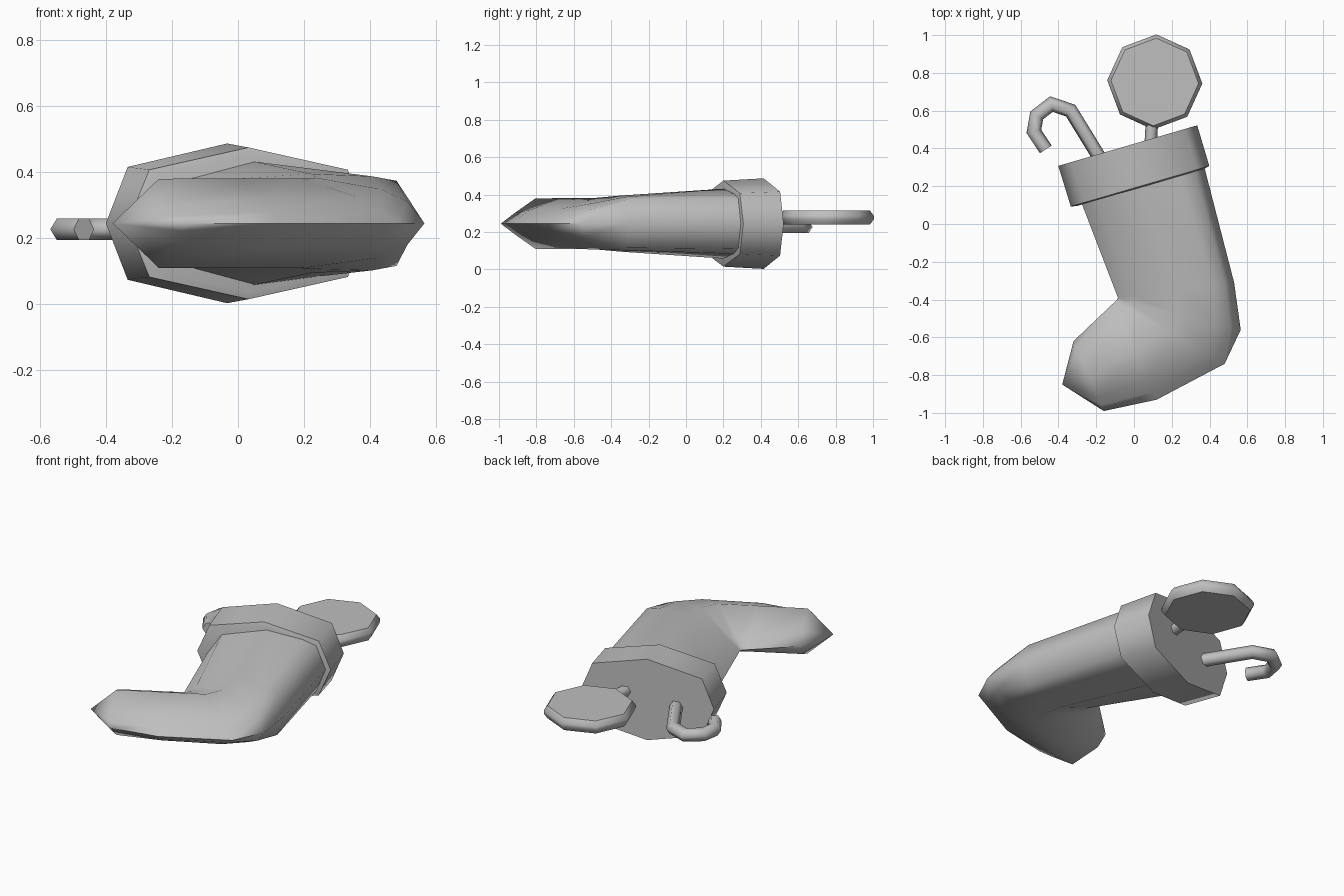
import bpy, bmesh, math
from mathutils import Vector

cube = bpy.data.objects.get("Cube")
if cube:
    bpy.data.objects.remove(cube, do_unlink=True)

MID = 0.245  # height of the stocking's centre plane
GREY = (0.52, 0.52, 0.52, 1)

grey = bpy.data.materials.new("plain_grey")
grey.use_nodes = True
grey.diffuse_color = GREY
grey.node_tree.nodes["Principled BSDF"].inputs["Base Color"].default_value = GREY


def loft(name, rings, angle, tip=None):
    """Skin a row of equal rings, capping the ends or closing on a tip point."""
    bm = bmesh.new()
    rows = [[bm.verts.new(p) for p in ring] for ring in rings]
    n = len(rows[0])
    for a, b in zip(rows, rows[1:]):
        for i in range(n):
            j = (i + 1) % n
            bm.faces.new((a[i], a[j], b[j], b[i]))
    bm.faces.new(rows[0])
    if tip:
        point = bm.verts.new(tip)
        for i in range(n):
            bm.faces.new((rows[-1][i], rows[-1][(i + 1) % n], point))
    else:
        bm.faces.new(rows[-1])
    bmesh.ops.recalc_face_normals(bm, faces=bm.faces)
    mesh = bpy.data.meshes.new(name)
    bm.to_mesh(mesh)
    bm.free()
    mesh.materials.append(grey)
    obj = bpy.data.objects.new(name, mesh)
    bpy.context.collection.objects.link(obj)
    bpy.ops.object.select_all(action='DESELECT')
    obj.select_set(True)
    bpy.context.view_layer.objects.active = obj
    bpy.ops.object.shade_smooth_by_angle(angle=math.radians(angle))


def section(a, b, height, profile):
    """Upright ring from inner point a to outer point b; profile gives (fraction, rise)."""
    a, b = Vector((*a, MID)), Vector((*b, MID))
    upper = [a.lerp(b, f) + Vector((0, 0, height * r)) for f, r in profile]
    lower = [a.lerp(b, f) - Vector((0, 0, height * r)) for f, r in reversed(profile)]
    return [a, *upper, b, *lower]


def sock_section(a, b, height, inner, outer, edge):
    """Stocking ring: inner flank, central ridge, outer shoulder and outer edge rises."""
    return section(a, b, height, [(0.12, inner), (0.5, 1), (0.8, outer), (0.92, edge)])


def tube(name, path, radius, sides=6):
    """Faceted rod following a flat path."""
    pts = [Vector(p) for p in path]
    rings = []
    for i, p in enumerate(pts):
        before = (p - pts[i - 1]).normalized() if i else None
        after = (pts[i + 1] - p).normalized() if i < len(pts) - 1 else None
        way = ((before or after) + (after or before)).normalized()
        side = Vector((way.y, -way.x, 0)) / way.dot(before or after)
        turns = [math.tau * k / sides for k in range(sides)]
        rings.append([p + radius * (side * math.cos(t) + Vector((0, 0, math.sin(t))))
                      for t in turns])
    loft(name, rings, 65)


# Stocking: leg, heel and foot fanning round the ankle, closing on a pointed toe
loft("stocking", [
    sock_section((-0.285, 0.13), (0.37, 0.31), 0.188, 0.65, 0.86, 0.72),
    sock_section((-0.085, -0.39), (0.53, -0.31), 0.150, 0.35, 0.95, 0.86),
    sock_section((-0.09, -0.40), (0.565, -0.56), 0.138, 0.30, 0.75, 0.48),
    sock_section((-0.097, -0.407), (0.48, -0.74), 0.136, 0.30, 0.58, 0.27),
    sock_section((-0.107, -0.417), (0.12, -0.93), 0.136, 0.30, 0.55, 0.25),
    sock_section((-0.32, -0.62), (-0.16, -0.99), 0.135, 0.50, 0.42, 0.17),
], 80, tip=(-0.38, -0.85, MID))

# Cuff: flattened octagonal band with a bevelled lower lip
axis, across = Vector((-0.28, 0.96)), Vector((0.96, 0.28))


def cuff_ring(centre, half, height):
    c = Vector(centre)
    return section(c - across * half, c + across * half, height,
                   [(0.09, 0.707), (0.5, 1), (0.91, 0.707)])


loft("cuff", [
    cuff_ring((-0.033, 0.415), 0.383, 0.242),
    cuff_ring((0.032, 0.20), 0.382, 0.230),
    cuff_ring(Vector((0.032, 0.20)) - axis * 0.007, 0.352, 0.208),
], 62)

# Candy cane with a hooked end
tube("candy_cane", [(x, y, 0.227) for x, y in [
    (-0.12, 0.25), (-0.335, 0.60), (-0.437, 0.635),
    (-0.515, 0.575), (-0.53, 0.49), (-0.467, 0.395)]], 0.037)

# Lollipop: stick and rounded octagonal disc
tube("lollipop_stick", [(0.085, 0.36, 0.277), (0.098, 0.60, 0.277)], 0.033)


def disc_ring(radius, z):
    turns = [math.radians(88 + 45 * k) for k in range(8)]
    return [Vector((0.11 + radius * math.cos(t), 0.752 + radius * math.sin(t), z)) for t in turns]


loft("lollipop_disc", [disc_ring(0.232, 0.24), disc_ring(0.252, 0.268),
                       disc_ring(0.252, 0.287), disc_ring(0.232, 0.315)], 50)
